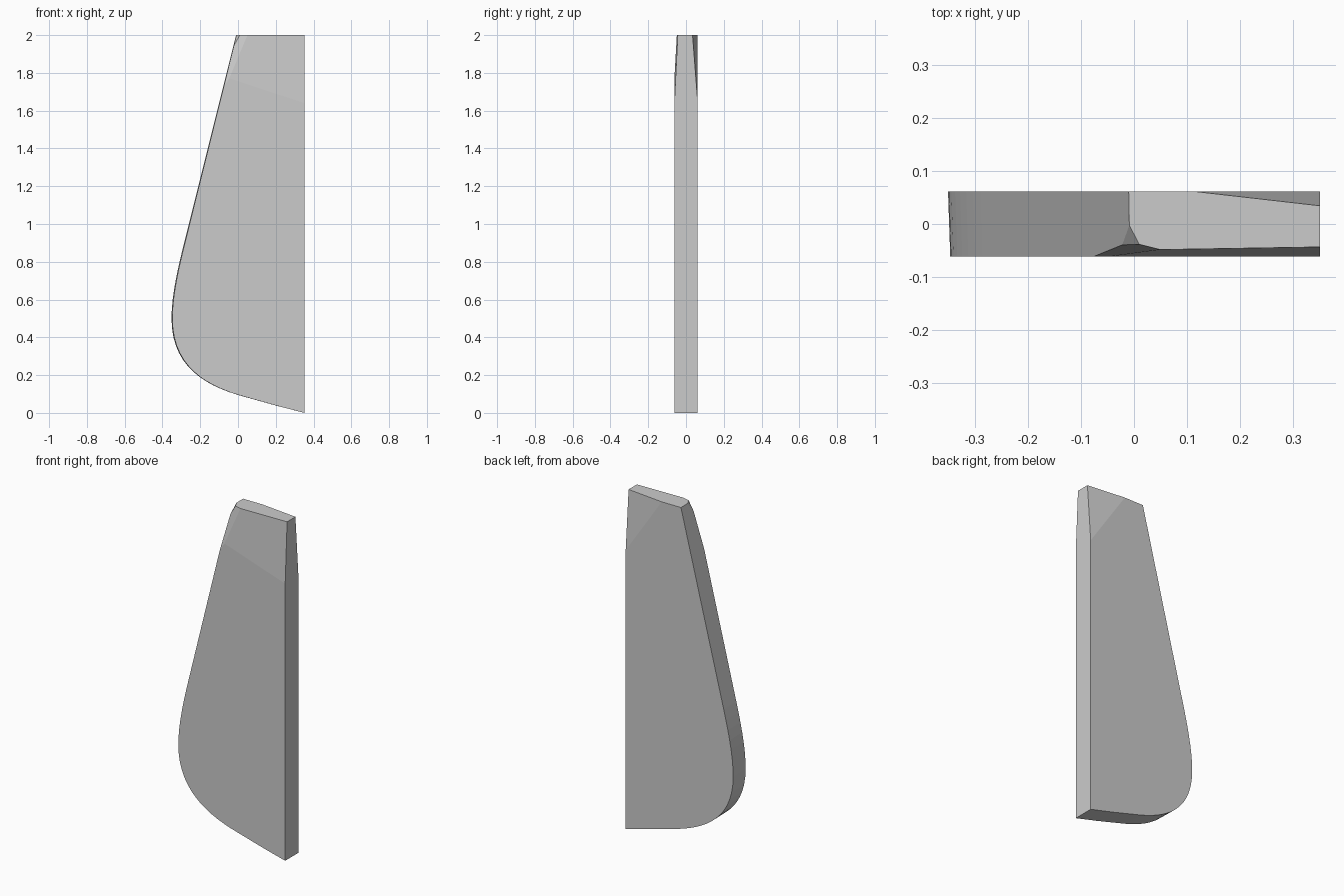
import bpy, bmesh
from mathutils import Vector
from mathutils.geometry import interpolate_bezier

if "Cube" in bpy.data.objects:
    bpy.data.objects.remove(bpy.data.objects["Cube"])

H = 0.0615  # half thickness

# Side outline: rounded heel drawn with two bezier spans, straight elsewhere
V = lambda x, z: Vector((x, 0, z))
lower = interpolate_bezier(V(0.0, 0.095), V(-0.2, 0.155), V(-0.352, 0.265), V(-0.352, 0.5), 14)
upper = interpolate_bezier(V(-0.352, 0.5), V(-0.352, 0.61), V(-0.325, 0.74), V(-0.29, 0.88), 8)
outline = [V(0.352, 0), V(0.2, 0.039)] + lower + upper[1:] + [V(-0.01, 2), V(0.352, 2)]

# Extrude the outline through the thickness, front edge slightly narrower
bm = bmesh.new()
back = [bm.verts.new((p.x, H, p.z)) for p in outline]
front = [bm.verts.new((0.352 + (p.x - 0.352) * 0.994, -H, p.z)) for p in outline]
bm.faces.new(back)
bm.faces.new(front[::-1])
n = len(outline)
for i in range(n):
    j = (i + 1) % n
    bm.faces.new((back[i], front[i], front[j], back[j]))
bmesh.ops.recalc_face_normals(bm, faces=bm.faces[:])


def shave(a, b, c):
    """Slice off everything outside the plane through three points."""
    a, b, c = Vector(a), Vector(b), Vector(c)
    normal = (b - a).cross(c - a).normalized()
    if normal.dot(Vector((0, 0, 1)) - a) < 0:  # point inside the body
        normal = -normal
    cut = bmesh.ops.bisect_plane(bm, geom=bm.verts[:] + bm.edges[:] + bm.faces[:],
                                 dist=1e-6, plane_co=a, plane_no=normal, clear_inner=True)
    edges = [e for e in cut["geom_cut"] if isinstance(e, bmesh.types.BMEdge)]
    bmesh.ops.contextual_create(bm, geom=edges)


# Hewn facets at the top: back corner, broad front, front left corner, small nick
shave((0.115, H, 2), (0.352, 0.0345, 2), (0.352, H, 1.65))
shave((0.05, -0.0485, 2), (0.352, -0.0435, 2), (0.352, -H, 1.64))
shave((0.05, -0.0485, 2), (0.01, -0.0385, 2), (-0.06, -H, 1.75))
shave((0.01, -0.0385, 2), (-0.009, -0.002, 2), (-0.019, -0.0275, 1.96))

bmesh.ops.recalc_face_normals(bm, faces=bm.faces[:])
mesh = bpy.data.meshes.new("slab")
bm.to_mesh(mesh)
bm.free()
slab = bpy.data.objects.new("slab", mesh)
bpy.context.collection.objects.link(slab)
